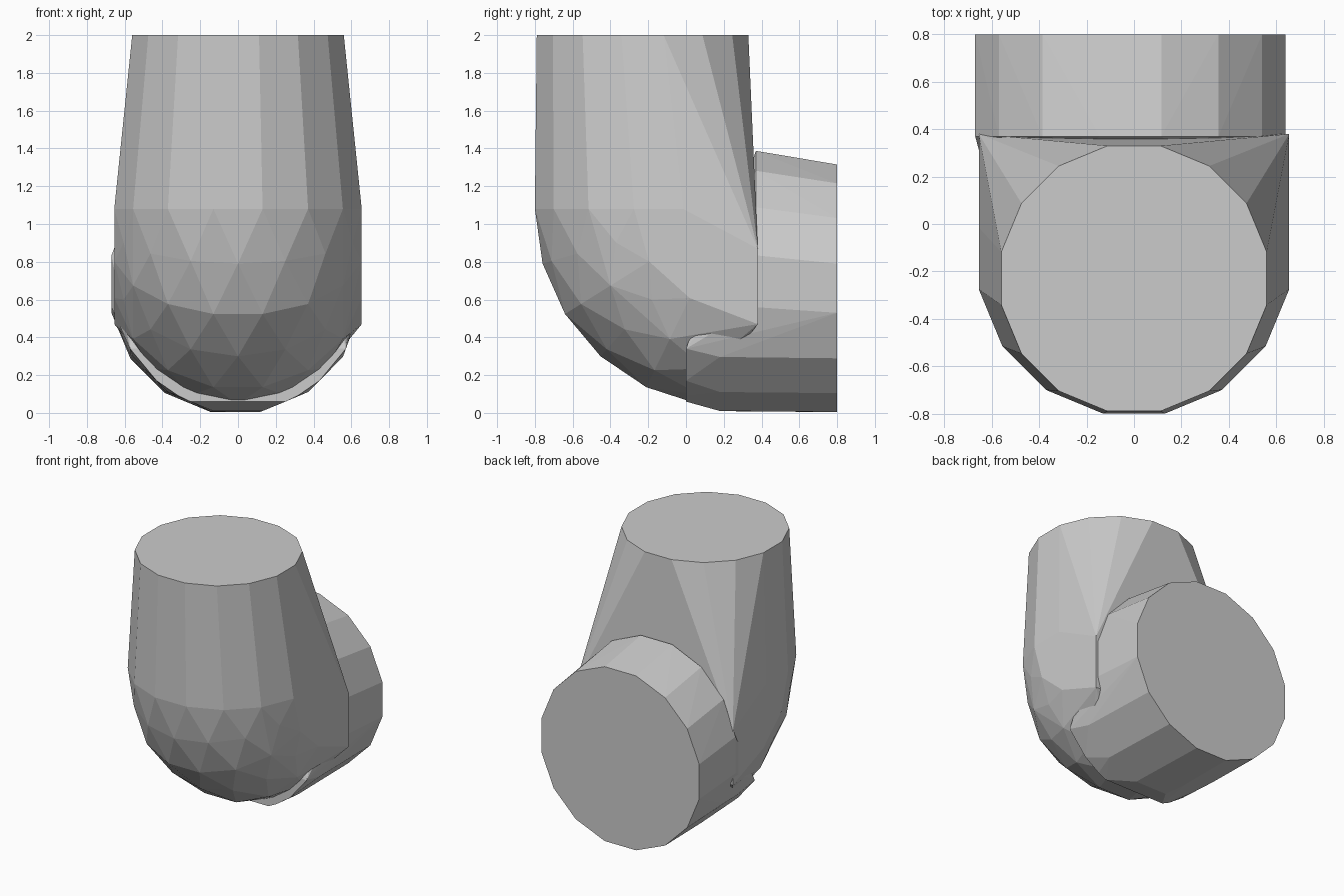
import bpy, bmesh
from math import sin, cos, pi, radians, sqrt

if "Cube" in bpy.data.objects:
    bpy.data.objects.remove(bpy.data.objects["Cube"])

SIDES = 16

def ring(center, rx, ry, tilt, turn=0.5):
    """Flat-sided ring; tilt 0 is horizontal, 90 degrees stands facing +y."""
    k = 1 / cos(pi / SIDES) if turn else 1.0
    pts = []
    for i in range(SIDES):
        a = 2 * pi * (i + turn) / SIDES
        u, v = rx * k * cos(a), ry * k * sin(a)
        pts.append((center[0] + u, center[1] + v * cos(tilt), center[2] + v * sin(tilt)))
    return pts

def hull(name, points):
    """Convex flat-faced solid around the given rings."""
    bm = bmesh.new()
    for p in points:
        bm.verts.new(p)
    res = bmesh.ops.convex_hull(bm, input=bm.verts[:])
    junk = {g for g in res["geom_interior"] + res["geom_unused"]
            if isinstance(g, bmesh.types.BMVert)}
    bmesh.ops.delete(bm, geom=list(junk), context='VERTS')
    bmesh.ops.dissolve_limit(bm, angle_limit=radians(1), verts=bm.verts[:], edges=bm.edges[:])
    bmesh.ops.recalc_face_normals(bm, faces=bm.faces[:])
    me = bpy.data.meshes.new(name)
    bm.to_mesh(me)
    bm.free()
    ob = bpy.data.objects.new(name, me)
    bpy.context.collection.objects.link(ob)
    return ob

# Upright pipe: tapering top, swept round the bend
upright = ring((0, -0.23, 2), 0.56, 0.56, 0)
PIVOT_Y, PIVOT_Z, BEND, R = 0.25, 1.08, 0.395, 0.655
for i in range(6):
    t = radians(16 * i)
    c = (0, PIVOT_Y - BEND * cos(t), PIVOT_Z - BEND * sin(t))
    # points past the mouth of the bend are left for the hull to bridge flat
    upright += [p for p in ring(c, R, R, t, 0.5 * (i % 2 == 0)) if p[1] < 0.3]
upright += [(s * 0.655, 0.38, z) for s in (-1, 1) for z in (0.47, 0.87)]
hull("upright_pipe", upright)

# Horizontal outlet, with its underside lip running back under the bend
outlet = ring((-0.015, 0.8, 0.66), 0.655, 0.655, pi / 2)
outlet += ring((-0.015, 0.37, 0.697), 0.655, 0.69, pi / 2)
outlet += [p for p in ring((0, 0.18, 0.67), 0.655, 0.66, pi / 2) if p[2] < 0.4]
for z in (0.06, 0.09, 0.17, 0.34):
    x = sqrt(0.66 ** 2 - (0.67 - z) ** 2)
    outlet += [(s * x, 0.0, z) for s in (-1, 1)]
hull("outlet_pipe", outlet)
